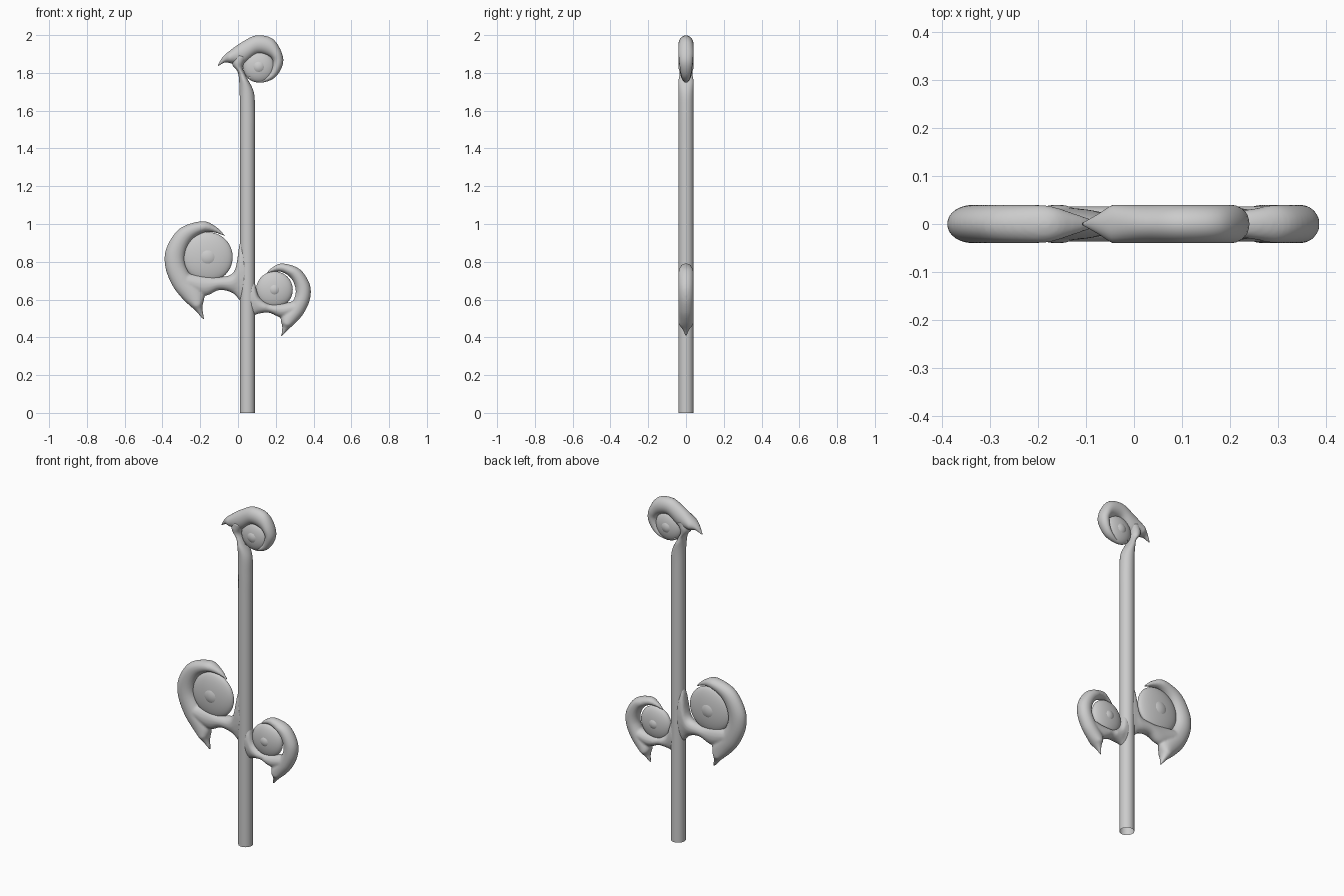
import bpy, bmesh, math
from mathutils import Vector

if "Cube" in bpy.data.objects:
    bpy.data.objects.remove(bpy.data.objects["Cube"])

SIDES, STEPS = 24, 6
DEPTH = 0.04


def spline(pts):
    """Catmull-Rom through 4D points (two edge points per section)."""
    p = [Vector(q) for q in pts]
    p = [2 * p[0] - p[1]] + p + [2 * p[-1] - p[-2]]
    out = []
    for i in range(1, len(p) - 2):
        a, b, c, d = p[i - 1:i + 3]
        for k in range(STEPS):
            t = k / STEPS
            out.append(0.5 * (2 * b + (c - a) * t + (2 * a - 5 * b + 4 * c - d) * t * t
                              + (3 * b - a - 3 * c + d) * t ** 3))
    return out + [p[-2]]


def loft(bm, pairs, depth=DEPTH, cap_start=True):
    """Oval tube whose front outline follows (edge1 x, z, edge2 x, z)."""
    rings = []
    for x1, z1, x2, z2 in spline(pairs):
        hx, hz = (x2 - x1) / 2, (z2 - z1) / 2
        d = min(depth, 1.3 * math.hypot(hx, hz))
        rings.append([bm.verts.new(((x1 + x2) / 2 + hx * math.cos(a), d * math.sin(a),
                                    (z1 + z2) / 2 + hz * math.cos(a)))
                      for a in (2 * math.pi * i / SIDES for i in range(SIDES))])
    for r, s in zip(rings, rings[1:]):
        for i in range(SIDES):
            j = (i + 1) % SIDES
            bm.faces.new((r[i], r[j], s[j], s[i]))
    bm.faces.new(rings[-1])
    if cap_start:
        bm.faces.new(rings[0])


def finish(bm, name, blend=False):
    bmesh.ops.recalc_face_normals(bm, faces=bm.faces)
    me = bpy.data.meshes.new(name)
    bm.to_mesh(me)
    bm.free()
    ob = bpy.data.objects.new(name, me)
    bpy.context.collection.objects.link(ob)
    for f in me.polygons:
        f.use_smooth = True
    if blend:
        m = ob.modifiers.new("blend", 'REMESH')
        m.mode, m.voxel_size, m.use_smooth_shade = 'VOXEL', 0.006, True
        s = ob.modifiers.new("soften", 'SMOOTH')
        s.factor, s.iterations = 0.5, 5
    return ob


def eye(name, x, z, r, boss):
    """Flattened dome disc with a small raised boss, on both faces."""
    for part, rad, d in (("disc", r, 0.034), ("boss", boss * 1.08, 0.04)):
        bm = bmesh.new()
        bmesh.ops.create_uvsphere(bm, u_segments=40, v_segments=20, radius=1)
        for v in bm.verts:
            a, b, c = v.co
            v.co = (x + rad * a, d * c, z + rad * b)
        finish(bm, f"{name}_{part}")


# Stem: open at the bottom, leaning into the top curl
bm = bmesh.new()
loft(bm, [(.01, 0, .09, 0), (.01, .7, .09, .7), (.01, 1.2, .09, 1.2), (.01, 1.45, .09, 1.45),
          (.01, 1.6, .09, 1.6), (.008, 1.72, .083, 1.7), (.0, 1.8, .047, 1.775),
          (-.03, 1.845, .025, 1.83), (-.025, 1.9, .05, 1.88)], cap_start=False)
finish(bm, "stem")

# Top curl with its horn
bm = bmesh.new()
loft(bm, [(-.108, 1.839, -.104, 1.837), (-.08, 1.885, -.068, 1.855), (-.04, 1.92, -.03, 1.85),
          (.025, 1.965, .03, 1.85), (.1, 1.998, .1, 1.9), (.19, 1.975, .16, 1.89),
          (.24, 1.87, .185, 1.86), (.2, 1.78, .165, 1.8), (.12, 1.748, .115, 1.765),
          (.05, 1.77, .07, 1.79)])
finish(bm, "top_curl")
eye("top", .11, 1.832, .083, .042)

# Side curls: crescent with a horn, blended with a branch to the stem
crescent = [(-.07, .942, -.072, .936), (-.12, .988, -.125, .955), (-.19, 1.015, -.18, .955),
            (-.31, .975, -.24, .92), (-.38, .87, -.275, .86), (-.385, .77, -.28, .79),
            (-.345, .67, -.24, .71), (-.29, .6, -.18, .63), (-.225, .54, -.188, .56),
            (-.184, .492, -.178, .494)]
left_branch = [(-.3, .66, -.28, .74), (-.18, .62, -.2, .73), (-.1, .65, -.1, .72),
               (-.03, .635, -.02, .75), (.01, .595, .01, .9), (.04, .58, .04, .92)]
right_branch = [(.31, .52, .29, .59), (.23, .505, .23, .58), (.165, .53, .16, .58),
                (.11, .525, .11, .62), (.085, .515, .085, .7), (.06, .51, .06, .72)]

bm = bmesh.new()
loft(bm, crescent)
loft(bm, left_branch, 0.037)
finish(bm, "left_curl", True)
eye("left", -.16, .825, .132, .057)

# Right curl: mirrored, smaller
mx = lambda x: .213 - .755 * (x + .16)
mz = lambda z: .65 + .745 * (z - .825)
bm = bmesh.new()
loft(bm, [(mx(a), mz(b), mx(c), mz(d)) for a, b, c, d in crescent])
loft(bm, right_branch, 0.037)
finish(bm, "right_curl", True)
eye("right", .193, .652, .097, .04)
